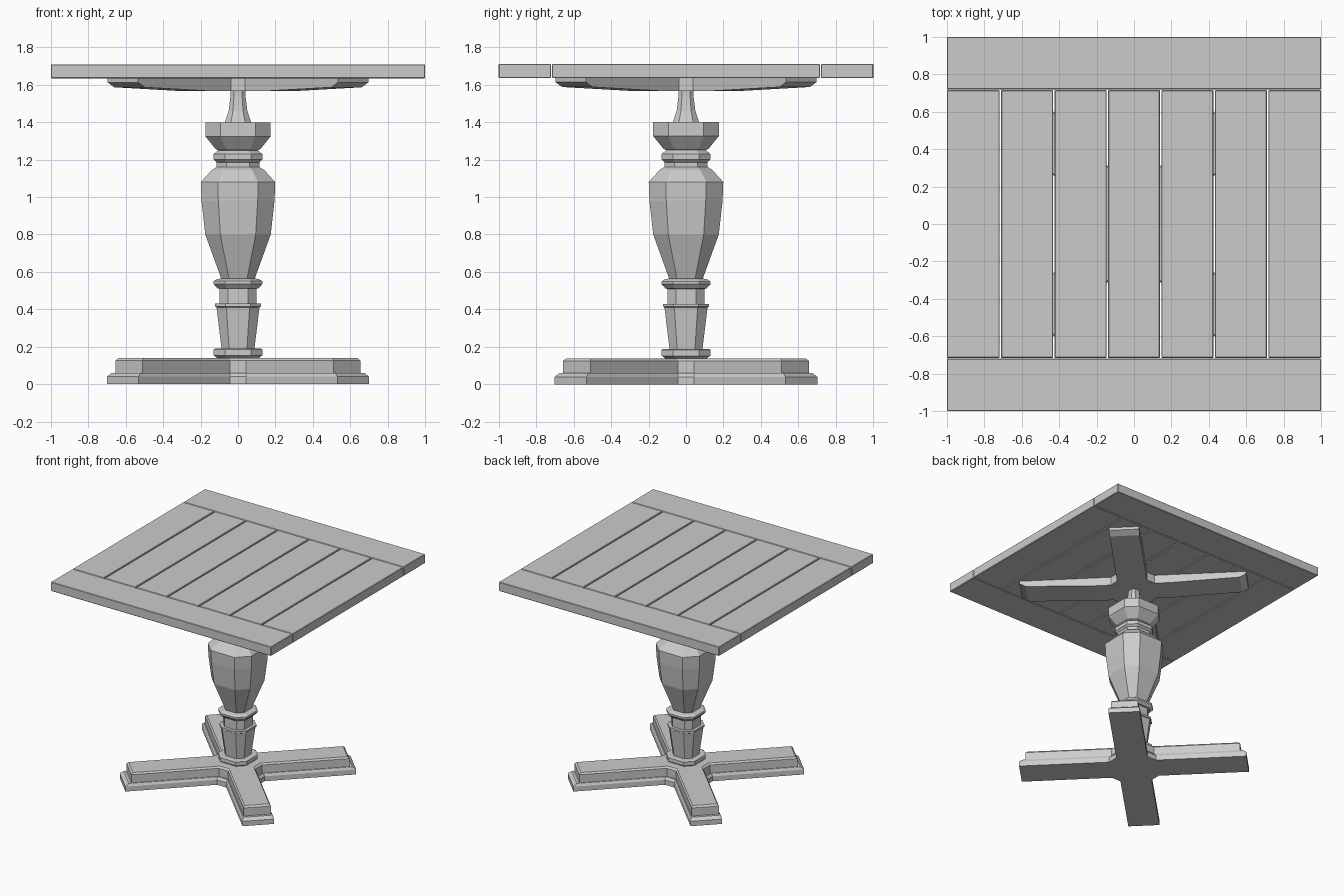
import bpy, bmesh, math
from mathutils import Matrix

if "Cube" in bpy.data.objects:
    bpy.data.objects.remove(bpy.data.objects["Cube"])


def finish(name, bm):
    bmesh.ops.recalc_face_normals(bm, faces=bm.faces)
    me = bpy.data.meshes.new(name)
    bm.to_mesh(me)
    bm.free()
    ob = bpy.data.objects.new(name, me)
    bpy.context.collection.objects.link(ob)
    return ob


def loft(name, outlines):
    """Join stacked outlines, given as (list of xy, z), into a closed solid."""
    bm = bmesh.new()
    rings = [[bm.verts.new((x, y, z)) for x, y in pts] for pts, z in outlines]
    n = len(rings[0])
    for a, b in zip(rings, rings[1:]):
        for i in range(n):
            j = (i + 1) % n
            bm.faces.new((a[i], a[j], b[j], b[i]))
    bm.faces.new(rings[0][::-1])
    bm.faces.new(rings[-1])
    return finish(name, bm)


def four_fold(pts, start=0.0):
    """Repeat points of one quarter around the z axis."""
    out = []
    for k in range(4):
        a = start + k * math.pi / 2
        c, s = math.cos(a), math.sin(a)
        out += [(x * c - y * s, x * s + y * c) for x, y in pts]
    return out


def octagon(a):
    return four_fold([(a, -0.54 * a), (a, 0.54 * a)])


def cross(l, h, c=0.06):
    return four_fold([(l, -h), (l, h), (h + c, h), (h, h + c)], math.pi / 4)


def box(name, x0, x1, y0, y1, z0, z1, bevel=0.0):
    ob = loft(name, [([(x0, y0), (x1, y0), (x1, y1), (x0, y1)], z) for z in (z0, z1)])
    if bevel:
        m = ob.modifiers.new("edge", 'BEVEL')
        m.width, m.segments = bevel, 1
    return ob


# Table top: two end boards and seven planks between them
Z0, Z1, GAP = 1.635, 1.71, 0.004
for side, y0, y1 in (("front", -1, -0.716 - GAP), ("back", 0.716 + GAP, 1)):
    box(side + "_end_board", -1, 1, y0, y1, Z0, Z1, 0.004)
w = 2 / 7
for i in range(7):
    x0 = -1 + i * w + (GAP if i > 0 else 0)
    x1 = -1 + (i + 1) * w - (GAP if i < 6 else 0)
    box(f"plank_{i + 1}", x0, x1, -0.716, 0.716, Z0, Z1, 0.004)

# Turned column with chamfered square section: (half width, z)
profile = [
    (0.11, 0.139), (0.13, 0.153), (0.13, 0.185), (0.12, 0.19), (0.088, 0.19),
    (0.115, 0.41), (0.122, 0.415), (0.122, 0.43), (0.098, 0.43), (0.098, 0.51),
    (0.11, 0.512), (0.13, 0.535), (0.13, 0.55), (0.115, 0.56), (0.09, 0.565),
    (0.175, 0.80), (0.195, 0.98), (0.199, 1.08), (0.14, 1.145), (0.115, 1.16),
    (0.115, 1.185), (0.13, 1.20), (0.13, 1.23), (0.105, 1.25), (0.12, 1.257),
    (0.175, 1.325), (0.175, 1.40), (0.07, 1.40), (0.05, 1.46), (0.04, 1.54),
    (0.038, 1.60),
]
loft("column", [(octagon(a), z) for a, z in profile])

# Cross-shaped foot in two stepped tiers
loft("foot", [(cross(l, h), z) for l, h, z in [
    (0.872, 0.12, 0), (0.872, 0.12, 0.04), (0.845, 0.11, 0.06), (0.824, 0.103, 0.06),
    (0.824, 0.103, 0.126), (0.81, 0.093, 0.139)]])

# Diagonal support bars under the top
half = [(0.30, 1.566), (0.82, 1.587), (0.87, 1.613), (0.87, Z0)]
outline = half + [(-x, z) for x, z in reversed(half)]
for k, name in enumerate(("support_bar_a", "support_bar_b")):
    ob = loft(name, [(outline, -0.115), (outline, 0.115)])
    ob.data.transform(Matrix.Rotation(math.pi / 4 + k * math.pi / 2, 4, 'Z')
                      @ Matrix.Rotation(math.pi / 2, 4, 'X'))

# Square hub filling the inner corners of the bars
box("support_hub", -0.2, 0.2, -0.2, 0.2, 1.567, Z0)
